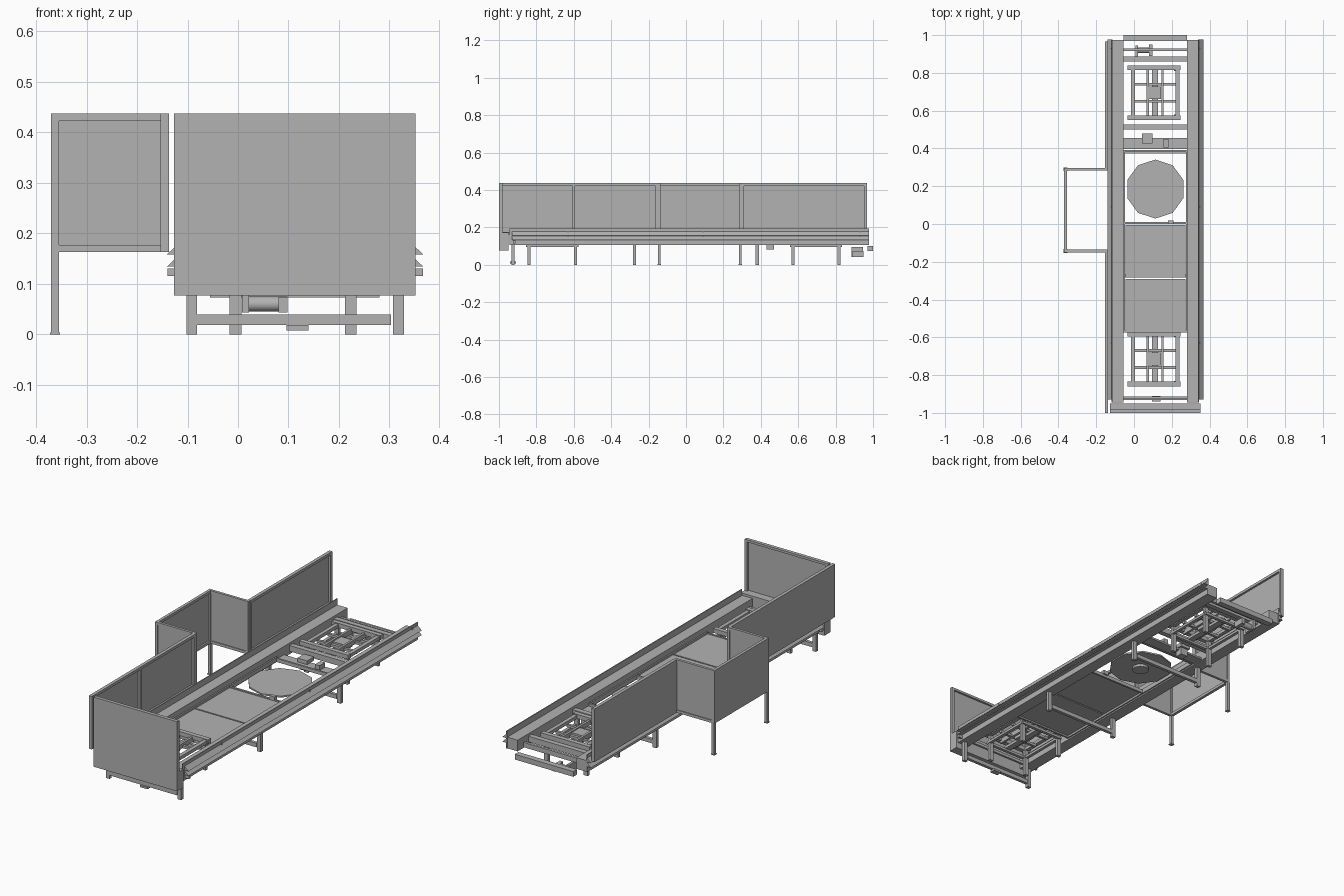
import bpy, bmesh, math
from mathutils import Vector

cube = bpy.data.objects.get("Cube")
if cube:
    bpy.data.objects.remove(cube)

grey = bpy.data.materials.new("steel grey")
grey.use_nodes = True
SHADE = (0.45, 0.45, 0.45, 1)
grey.diffuse_color = SHADE
grey.node_tree.nodes["Principled BSDF"].inputs["Base Color"].default_value = SHADE

MID = 0.113          # centre line of the conveyor


def finish(name, bm):
    mesh = bpy.data.meshes.new(name)
    bmesh.ops.recalc_face_normals(bm, faces=bm.faces)
    bm.to_mesh(mesh)
    bm.free()
    mesh.materials.append(grey)
    obj = bpy.data.objects.new(name, mesh)
    bpy.context.collection.objects.link(obj)
    return obj


def add_box(bm, x, y, z):
    lo, hi = Vector((x[0], y[0], z[0])), Vector((x[1], y[1], z[1]))
    for v in bmesh.ops.create_cube(bm, size=1)["verts"]:
        v.co = Vector([lo[i] + (hi[i] - lo[i]) * (v.co[i] + 0.5) for i in range(3)])


def boxes(name, *parts):
    bm = bmesh.new()
    for part in parts:
        add_box(bm, *part)
    return finish(name, bm)


def around(c, half):
    return (c - half, c + half)


def prism(name, profile, y0, y1):
    bm = bmesh.new()
    face = bm.faces.new([bm.verts.new((x, y0, z)) for x, z in profile])
    out = bmesh.ops.extrude_face_region(bm, geom=[face])
    for v in out["geom"]:
        if isinstance(v, bmesh.types.BMVert):
            v.co.y = y1
    return finish(name, bm)


def cylinder(name, centre, radius, depth, sides, axis="Z"):
    bm = bmesh.new()
    bmesh.ops.create_cone(bm, cap_ends=True, segments=sides, radius1=radius,
                          radius2=radius, depth=depth)
    for v in bm.verts:
        if axis == "X":
            v.co = Vector((v.co.z, v.co.x, v.co.y))
        v.co += Vector(centre)
    return finish(name, bm)


# Side rails: box beam, upright plate and two sloping fins on each side
for side, label in ((1, "left"), (-1, "right")):
    def sx(a, b):
        return tuple(sorted((MID + side * a, MID + side * b)))
    boxes(label + "_rail_beam", (sx(0.168, 0.227), (-0.945, 0.975), (0.105, 0.163)))
    boxes(label + "_rail_plate", (sx(0.227, 0.232), (-0.945, 0.978), (0.105, 0.195)))
    for n, z in enumerate((0.158, 0.134)):
        tri = [(MID + side * 0.232, z), (MID + side * 0.254, z),
               (MID + side * 0.232, z + 0.021)]
        prism(f"{label}_rail_fin_{n}", tri, -0.93, 0.978)
    boxes(label + "_rail_joints",
          *[(sx(0.232, 0.236), around(y, 0.003), (0.14, 0.185)) for y in (-0.63, 0.09, 0.93)])

# Portal legs under the rails
for n, y in enumerate((-0.925, -0.275, 0.38)):
    boxes(f"portal_leg_{n}",
          *[(around(MID + s * 0.205, 0.0105), around(y, 0.009), (0, 0.106)) for s in (-1, 1)],
          ((-0.083, 0.303), around(y, 0.008), (0.018, 0.039)))
boxes("portal_stop", (around(0.118, 0.022), around(-0.925, 0.015), (0.008, 0.018)))

# Lift tables at both ends
for label, yc in (("front", -0.715), ("back", 0.695)):
    parts = []
    for sy in (-1, 1):
        y = yc + sy * 0.132
        parts.append(((-0.035, 0.245), around(y, 0.012), (0.138, 0.16)))
        parts.append(((-0.015, 0.235), around(y, 0.008), (0.095, 0.108)))
        for x in (-0.005, 0.223):
            parts.append((around(x, 0.0115), around(y - sy * 0.008, 0.008), (0, 0.14)))
    for x in (-0.005, 0.23):
        parts.append((around(x, 0.01), around(yc, 0.13), (0.138, 0.155)))
        parts.append((around(x, 0.008), around(yc, 0.13), (0.095, 0.108)))
    for x in (0.073, 0.151):
        parts.append((around(x, 0.006), around(yc, 0.13), (0.125, 0.15)))
    parts.append((around(0.112, 0.016), around(yc, 0.13), (0.105, 0.12)))
    for dy in (-0.045, 0.045):
        parts.append(((0, 0.225), around(yc + dy, 0.007), (0.125, 0.138)))
    parts.append((around(0.112, 0.032), around(yc, 0.034), (0.11, 0.145)))
    boxes(label + "_lift_table", *parts)

# Deck plates and their frame
for n, (y0, y1) in enumerate(((-0.57, -0.29), (-0.283, -0.005))):
    boxes(f"deck_plate_{n}", ((-0.045, 0.272), (y0, y1), (0.12, 0.127)))
boxes("deck_frame",
      *[(around(MID + s * 0.165, 0.004), (-0.57, 0.39), (0.112, 0.135)) for s in (-1, 1)],
      *[((-0.055, 0.28), around(y, 0.005), (0.112, 0.13)) for y in (-0.57, 0.005, 0.387)],
      ((0.18, 0.21), (0, 0.018), (0.125, 0.145)))

# Turntable
cylinder("turntable", (MID, 0.185, 0.122), 0.156, 0.008, 10)
cylinder("turntable_hub", (MID, 0.185, 0.112), 0.04, 0.014, 16)

# Cross members between the rails
for n, (y0, y1, z0, z1) in enumerate(((0.5, 0.527, 0.12, 0.15), (0.398, 0.455, 0.11, 0.12),
                                      (0.86, 0.887, 0.12, 0.15), (0.916, 0.93, 0.11, 0.135),
                                      (0.97, 1.0, 0.073, 0.1))):
    boxes(f"cross_member_{n}", ((-0.055, 0.28), (y0, y1), (z0, z1)))
boxes("front_tie_bar", ((-0.14, 0.366), around(-0.918, 0.006), (0.115, 0.13)))

# Stop units and drive motor
boxes("stop_unit", (around(0.07, 0.028), (0.425, 0.48), (0.12, 0.14)),
      (around(0.07, 0.02), (0.43, 0.47), (0.082, 0.12)))
boxes("sensor_block", (around(0.17, 0.013), (0.405, 0.45), (0.12, 0.145)))
motor = cylinder("drive_motor", (0.06, 0.92, 0.06), 0.015, 0.076, 20, "X")
for face in motor.data.polygons:
    face.use_smooth = len(face.vertices) == 4
boxes("motor_mount", ((0.08, 0.098), (0.89, 0.95), (0.043, 0.074)),
      ((0.008, 0.022), (0.885, 0.945), (0.043, 0.095)))

# Front guard: upper sheet with a frame, and a deeper lower box
boxes("front_guard_sheet", ((-0.127, 0.352), (-1.0, -0.992), (0.077, 0.437)))
boxes("front_guard_frame", ((-0.127, 0.352), (-0.992, -0.982), (0.425, 0.437)),
      *[(x, (-0.992, -0.982), (0.17, 0.437)) for x in ((-0.127, -0.112), (0.337, 0.352))])
boxes("front_guard_box", ((-0.127, 0.352), (-0.992, -0.95), (0.077, 0.172)))


# Side guards: thin sheet with frame bars on the inner face
def guard(name, x, y, posts=()):
    z0, z1, t = 0.163, 0.437, 0.014
    along_y = y[1] - y[0] > x[1] - x[0]
    run = y if along_y else x

    def bar(r, z):
        return (x, r, z) if along_y else (r, y, z)
    sheet = ((x[0], x[0] + 0.006), y, (z0, z1)) if along_y else (x, around(sum(y) / 2, 0.003), (z0, z1))
    boxes(name, sheet, bar(run, (z0, z0 + t)), bar(run, (z1 - t, z1)),
          bar((run[0], run[0] + t), (z0, z1)), bar((run[1] - t, run[1]), (z0, z1)),
          *[bar(around(p, t / 2), (z0, z1)) for p in posts])


guard("side_guard_front", (-0.154, -0.137), (-1.0, -0.15), (-0.6,))
guard("side_guard_back", (-0.154, -0.137), (0.297, 0.967))
guard("bay_outer_guard", (-0.37, -0.355), (-0.15, 0.297))
guard("bay_front_guard", (-0.37, -0.14), (-0.15, -0.136))
guard("bay_back_guard", (-0.37, -0.14), (0.283, 0.297))

# Bay legs with foot plates
for n, y in enumerate((-0.143, 0.29)):
    boxes(f"bay_leg_{n}", (around(-0.3625, 0.0075), around(y, 0.0075), (0, 0.165)),
          (around(-0.3625, 0.01), around(y, 0.01), (0, 0.004)))
